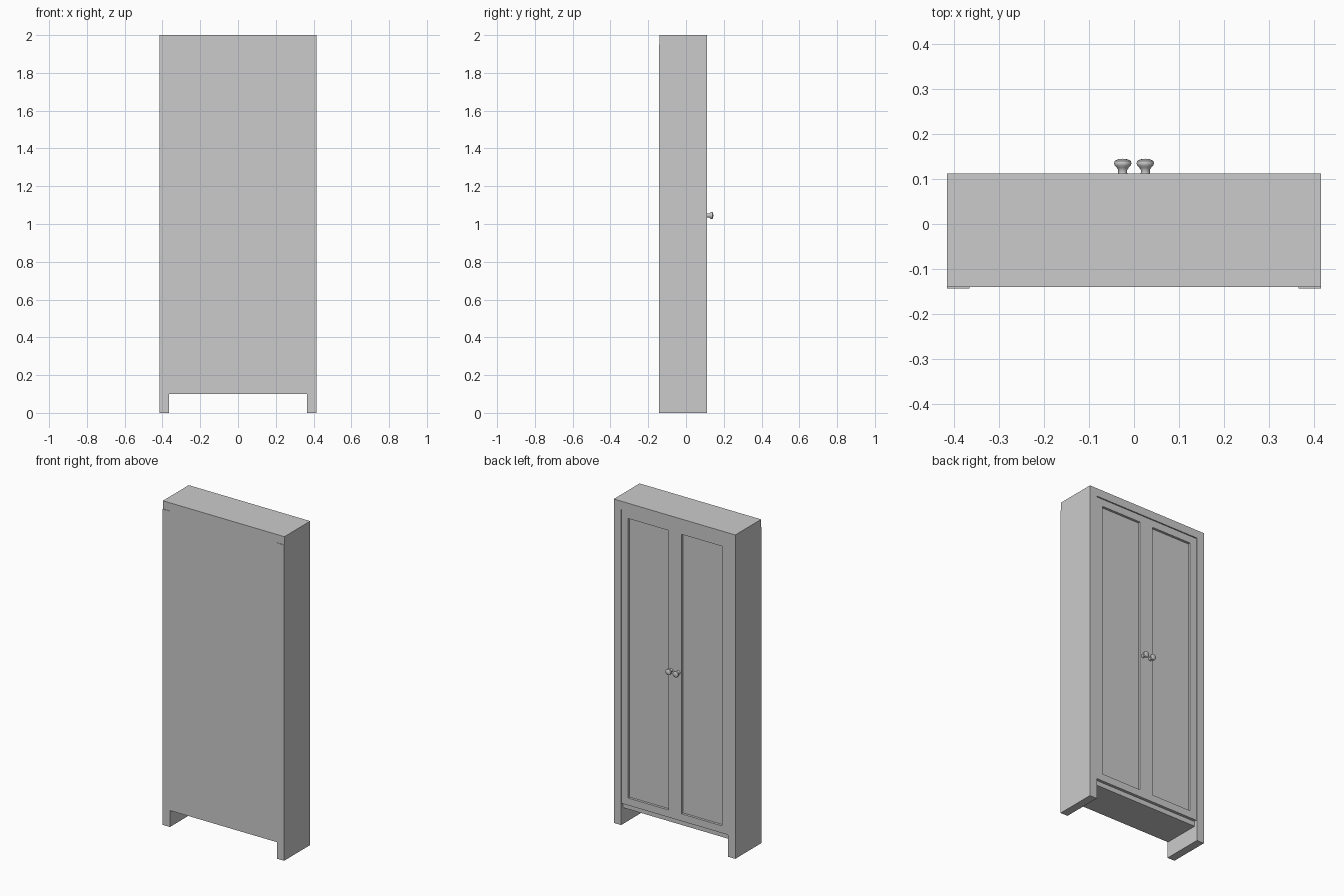
import bpy, bmesh, math
from mathutils import Matrix

if "Cube" in bpy.data.objects:
    bpy.data.objects.remove(bpy.data.objects["Cube"])

W = 0.415            # half width
T = 0.05             # side and top thickness
BACK, FRONT = -0.14, 0.112


def add_box(bm, x, y, z):
    size = (x[1] - x[0], y[1] - y[0], z[1] - z[0])
    mid = (sum(x) / 2, sum(y) / 2, sum(z) / 2)
    bmesh.ops.create_cube(bm, size=1, matrix=Matrix.Translation(mid) @ Matrix.Diagonal((*size, 1)))


def make(name, bm):
    bmesh.ops.recalc_face_normals(bm, faces=bm.faces)
    mesh = bpy.data.meshes.new(name)
    bm.to_mesh(mesh)
    bm.free()
    ob = bpy.data.objects.new(name, mesh)
    bpy.context.collection.objects.link(ob)
    return ob


def board(name, x, y, z):
    bm = bmesh.new()
    add_box(bm, x, y, z)
    return make(name, bm)


def door(name, s):
    # Four frame members around a recessed panel
    span = lambda a, b: tuple(sorted((s * a, s * b)))
    x0, x1, z0, z1, rim = 0.0, W - T, 0.132, 1.948, 0.045
    y = (0.084, 0.107)
    bm = bmesh.new()
    add_box(bm, span(x0, x0 + rim), y, (z0, z1))
    add_box(bm, span(x1 - rim, x1), y, (z0, z1))
    add_box(bm, span(x0 + rim, x1 - rim), y, (z0, z0 + rim))
    add_box(bm, span(x0 + rim, x1 - rim), y, (z1 - rim, z1))
    add_box(bm, span(x0 + rim, x1 - rim), (0.084, 0.092), (z0 + rim, z1 - rim))
    return make(name, bm)


def knob(name, x, z):
    # Turned profile: radius, distance from the door
    profile = [(0, 0), (0.011, 0), (0.010, 0.006), (0.010, 0.013), (0.013, 0.018),
               (0.018, 0.023), (0.0195, 0.028), (0.018, 0.033), (0.012, 0.0365), (0, 0.038)]
    bm = bmesh.new()
    verts = [bm.verts.new((r, d, 0)) for r, d in profile]
    edges = [bm.edges.new(p) for p in zip(verts, verts[1:])]
    bmesh.ops.spin(bm, geom=verts + edges, cent=(0, 0, 0), axis=(0, 1, 0),
                   angle=2 * math.pi, steps=24, use_duplicate=False)
    bmesh.ops.remove_doubles(bm, verts=bm.verts, dist=1e-5)
    ob = make(name, bm)
    ob.location = (x, 0.107, z)
    bpy.ops.object.select_all(action='DESELECT')
    ob.select_set(True)
    bpy.context.view_layer.objects.active = ob
    bpy.ops.object.shade_smooth_by_angle(angle=math.radians(40))


# Carcass
board("top_board", (-W, W), (BACK, FRONT), (2 - T, 2))
board("bottom_board", (T - W, W - T), (BACK, 0.092), (0.10, 0.13))
board("back_panel", (T - W, W - T), (BACK, BACK + 0.01), (0.13, 2 - T))

# Side panels run to the floor; doors and knobs mirror across the middle
for side, s in (("left", -1), ("right", 1)):
    board(side + "_side_panel", tuple(sorted((s * (W - T), s * W))), (BACK - 0.003, FRONT), (0, 2 - T))
    door(side + "_door", s)
    knob(side + "_knob", s * 0.025, 1.045)
